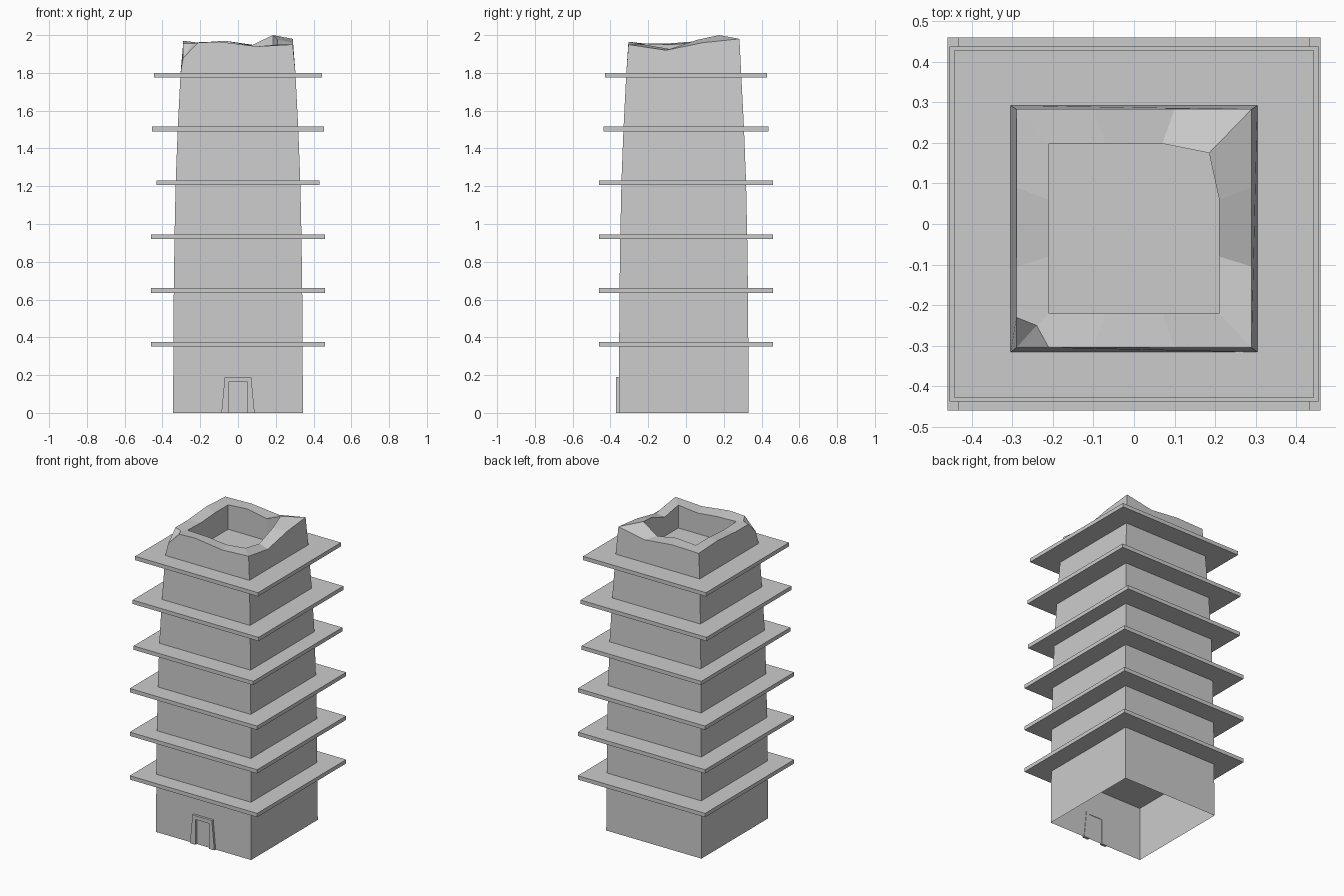
import bpy

old = bpy.data.objects.get("Cube")
if old:
    bpy.data.objects.remove(old, do_unlink=True)

stone = bpy.data.materials.new("grey_stone")
stone.use_nodes = True
GREY = (0.6, 0.6, 0.6, 1)
stone.diffuse_color = GREY
stone.node_tree.nodes["Principled BSDF"].inputs["Base Color"].default_value = GREY


def add_mesh(name, verts, faces):
    mesh = bpy.data.meshes.new(name)
    mesh.from_pydata(verts, [], faces)
    mesh.materials.append(stone)
    obj = bpy.data.objects.new(name, mesh)
    bpy.context.collection.objects.link(obj)
    return obj


def square(half, z, cy=-0.012):
    return [(sx * half, cy + sy * half, z)
            for sx, sy in ((-1, -1), (1, -1), (1, 1), (-1, 1))]


def ring(hx, y0, y1, mid_x, mid_y0, mid_y1, heights):
    """Twelve points, three per side, counter-clockwise from the front -x corner."""
    xy = [(-hx, y0), (-mid_x, y0), (mid_x, y0),
          (hx, y0), (hx, mid_y0), (hx, mid_y1),
          (hx, y1), (mid_x, y1), (-mid_x, y1),
          (-hx, y1), (-hx, mid_y1), (-hx, mid_y0)]
    return [(x, y, z) for (x, y), z in zip(xy, heights)]


# Tapered tower walls, open at the foot
FLOOR = 1.8
profile = [(0.344, 0), (0.34, 0.65), (0.336, 0.935), (0.33, 1.22),
           (0.319, 1.505), (0.304, FLOOR)]
verts, faces = [], []
for half, z in profile:
    verts += square(half, z)
for r in range(len(profile) - 1):
    for i in range(4):
        a, b = r * 4 + i, r * 4 + (i + 1) % 4
        faces.append((a, b, b + 4, a + 4))
add_mesh("tower_walls", verts, faces)

# Broken parapet: uneven rim around a sunken roof, with one chipped corner
outer = ring(0.29, -0.305, 0.283, 0.1, -0.105, 0.09,
             [1.88, 1.965, 1.94, 1.95, 1.92, 1.96,
              1.98, 1.945, 1.965, 1.96, 1.97, 1.955])
inner = ring(0.21, -0.22, 0.198, 0.07, -0.08, 0.06,
             [1.955, 1.95, 1.935, 1.95, 1.925, 1.975,
              2.0, 1.945, 1.97, 1.96, 1.96, 1.95])
inner[6] = (0.185, 0.175, 2.0)
sunk = [(x, y, FLOOR) for x, y, z in inner]
chip = [(-0.29, -0.23, 1.955), (-0.21, -0.305, 1.96), (-0.24, -0.25, 1.955)]
verts = outer + inner + sunk + square(0.304, FLOOR) + chip
IN, LOW, BASE = 12, 24, 36
chip_left, chip_front, chip_mid = 40, 41, 42
faces = [(chip_left, 0, chip_mid), (0, chip_front, chip_mid),
         (chip_front, 1, IN + 1, IN, chip_mid),
         (11, chip_left, chip_mid, IN, IN + 11)]
for i in range(12):
    j = (i + 1) % 12
    if 0 < i < 11:
        faces.append((i, j, IN + j, IN + i))
    faces.append((IN + i, IN + j, LOW + j, LOW + i))
for s in range(4):
    top = [(s * 3 + k) % 12 for k in (3, 2, 1, 0)]
    if s == 0:
        top.insert(3, chip_front)
    if s == 3:
        top.insert(1, chip_left)
    faces.append([BASE + s, BASE + (s + 1) % 4] + top)
add_mesh("broken_parapet", verts, faces)

# Thin square eaves, one per storey
eaves = [(0.46, 0.46), (0.46, 0.46), (0.46, 0.46),
         (0.432, 0.46), (0.455, 0.438), (0.444, 0.428)]
for n, (hx, hy) in enumerate(eaves):
    bpy.ops.mesh.primitive_cube_add(size=2, location=(0, 0, 0.363 + n * 0.285))
    eave = bpy.context.object
    eave.name = f"eave_{n + 1}"
    eave.scale = (hx, hy, 0.0125)
    eave.data.materials.append(stone)

# Raised door surround: tapered posts and a lintel as one extruded arch
arch = [(-0.088, 0), (-0.07, 0.19), (0.07, 0.19), (0.088, 0),
        (0.048, 0), (0.048, 0.165), (-0.048, 0.165), (-0.048, 0)]
count = len(arch)
verts = [(x, y, z) for y in (-0.37, -0.352) for x, z in arch]
faces = [(0, 7, 6, 1), (1, 6, 5, 2), (2, 5, 4, 3)]
faces += [tuple(v + count for v in reversed(f)) for f in faces]
for i in range(count):
    j = (i + 1) % count
    faces.append((i, j, j + count, i + count))
add_mesh("door_surround", verts, faces)
